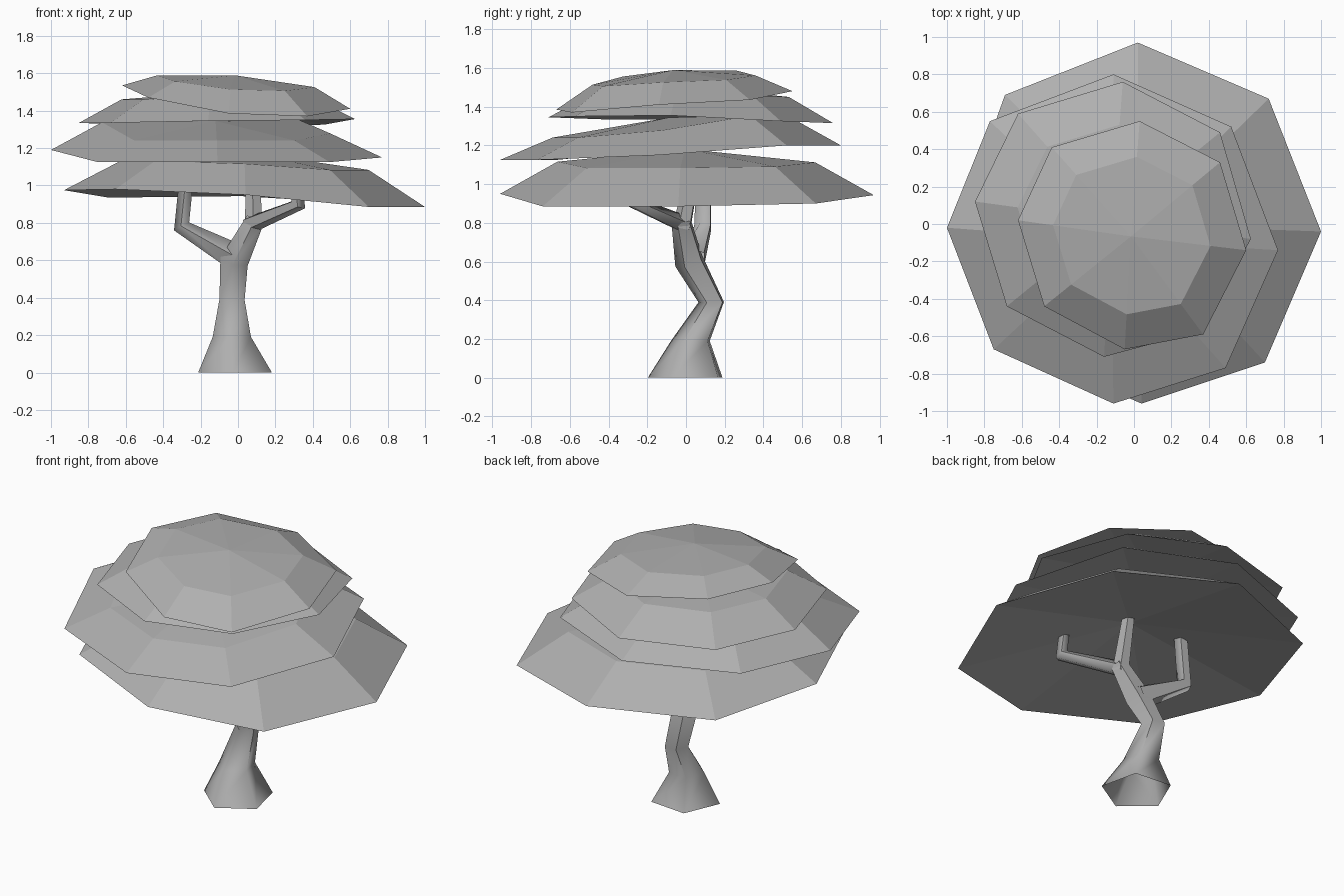
import bpy, bmesh, math
from mathutils import Vector

if "Cube" in bpy.data.objects:
    bpy.data.objects.remove(bpy.data.objects["Cube"])

grey = bpy.data.materials.new("mid_grey")
grey.diffuse_color = (.43, .43, .43, 1)
grey.use_nodes = True
grey.node_tree.nodes["Principled BSDF"].inputs["Base Color"].default_value = grey.diffuse_color


def finish(bm, name, smooth=False):
    bmesh.ops.recalc_face_normals(bm, faces=bm.faces)
    mesh = bpy.data.meshes.new(name)
    bm.to_mesh(mesh)
    bm.free()
    mesh.materials.append(grey)
    obj = bpy.data.objects.new(name, mesh)
    bpy.context.collection.objects.link(obj)
    if smooth:
        bpy.ops.object.select_all(action='DESELECT')
        obj.select_set(True)
        bpy.context.view_layer.objects.active = obj
        bpy.ops.object.shade_smooth_by_angle(angle=math.radians(70))
    return obj


def bridge(bm, a, b):
    n = len(a)
    for i in range(n):
        bm.faces.new((a[i], a[(i + 1) % n], b[(i + 1) % n], b[i]))


def fan(bm, ring, tip):
    for i in range(len(ring)):
        bm.faces.new((ring[i], ring[(i + 1) % len(ring)], tip))


def canopy(name, rim, rise, top, hollow, tilt=.5):
    """Tilted octagonal cap: rim, inner shoulder, shallow peak, hollow underside."""
    pts = [Vector(p) for p in rim]
    mid = sum(pts, Vector()) / len(pts)
    bm = bmesh.new()
    outer = [bm.verts.new(p) for p in pts]
    inner = []
    for p in pts:
        d = p - mid
        inner.append(bm.verts.new(mid + Vector((d.x * .69, d.y * .69, d.z * tilt + rise))))
    bridge(bm, outer, inner)
    fan(bm, inner, bm.verts.new(mid + Vector((0, 0, top))))
    fan(bm, outer, bm.verts.new(mid + Vector((0, 0, hollow))))
    return finish(bm, name)


def limb(name, path, sides=5):
    """Loft an open-ended polygon tube along a path of (x, y, z, radius)."""
    pts = [Vector(p[:3]) for p in path]
    bm = bmesh.new()
    rings = []
    for i, p in enumerate(pts):
        t = Vector()
        if i > 0:
            t += (p - pts[i - 1]).normalized()
        if i < len(pts) - 1:
            t += (pts[i + 1] - p).normalized()
        if p.z < .25:
            t = Vector((0, 0, 1))
        q = Vector((0, 0, 1)).rotation_difference(t)
        ring = []
        for k in range(sides):
            a = -math.pi / 2 + 2 * math.pi * k / sides - .09
            ring.append(bm.verts.new(
                p + q @ Vector((math.cos(a), math.sin(a), 0)) * path[i][3]))
        rings.append(ring)
    for a, b in zip(rings, rings[1:]):
        bridge(bm, a, b)
    return finish(bm, name, smooth=True)


# Foliage layers, bottom to top
canopy("foliage_bottom", [
    (1.0, -.04, .885), (.72, .67, .90), (.02, .97, .943), (-.69, .69, .935),
    (-.93, .02, .975), (-.655, -.655, .98), (.04, -.96, .95), (.70, -.74, .885)],
    .175, .25, .18)
canopy("foliage_lower", [
    (.77, -.14, 1.15), (.52, .52, 1.20), (-.11, .80, 1.20), (-.77, .55, 1.20),
    (-1.0, -.02, 1.19), (-.75, -.67, 1.125), (-.11, -.96, 1.125), (.49, -.77, 1.125)],
    .135, .18, .135, 1.5)
canopy("foliage_upper", [
    (.625, -.08, 1.355), (.46, .49, 1.325), (-.06, .76, 1.315), (-.62, .59, 1.325),
    (-.85, .12, 1.335), (-.68, -.44, 1.335), (-.16, -.71, 1.345), (.36, -.57, 1.35)],
    .125, .165, .12)
canopy("foliage_top", [
    (.60, -.14, 1.41), (.46, .33, 1.435), (.03, .55, 1.48), (-.44, .41, 1.53),
    (-.62, .02, 1.535), (-.48, -.44, 1.47), (-.05, -.67, 1.385), (.37, -.59, 1.37)],
    .095, .137, .10)

# Trunk bends back, then forward up to the right fork
limb("trunk", [(-.01, .01, 0, .208), (-.03, .03, .19, .108), (-.03, .135, .39, .071),
               (-.018, .02, .60, .08), (.095, -.025, .82, .052)])

# Branches reaching into the foliage
limb("left_branch", [(0, .03, .61, .078), (-.30, .09, .78, .048), (-.27, .095, 1.085, .04)])
limb("middle_branch", [(.085, -.02, .77, .05), (.08, .05, 1.125, .036)])
limb("right_branch", [(.06, -.01, .79, .048), (.325, -.26, .90, .042), (.31, -.25, 1.07, .032)])
